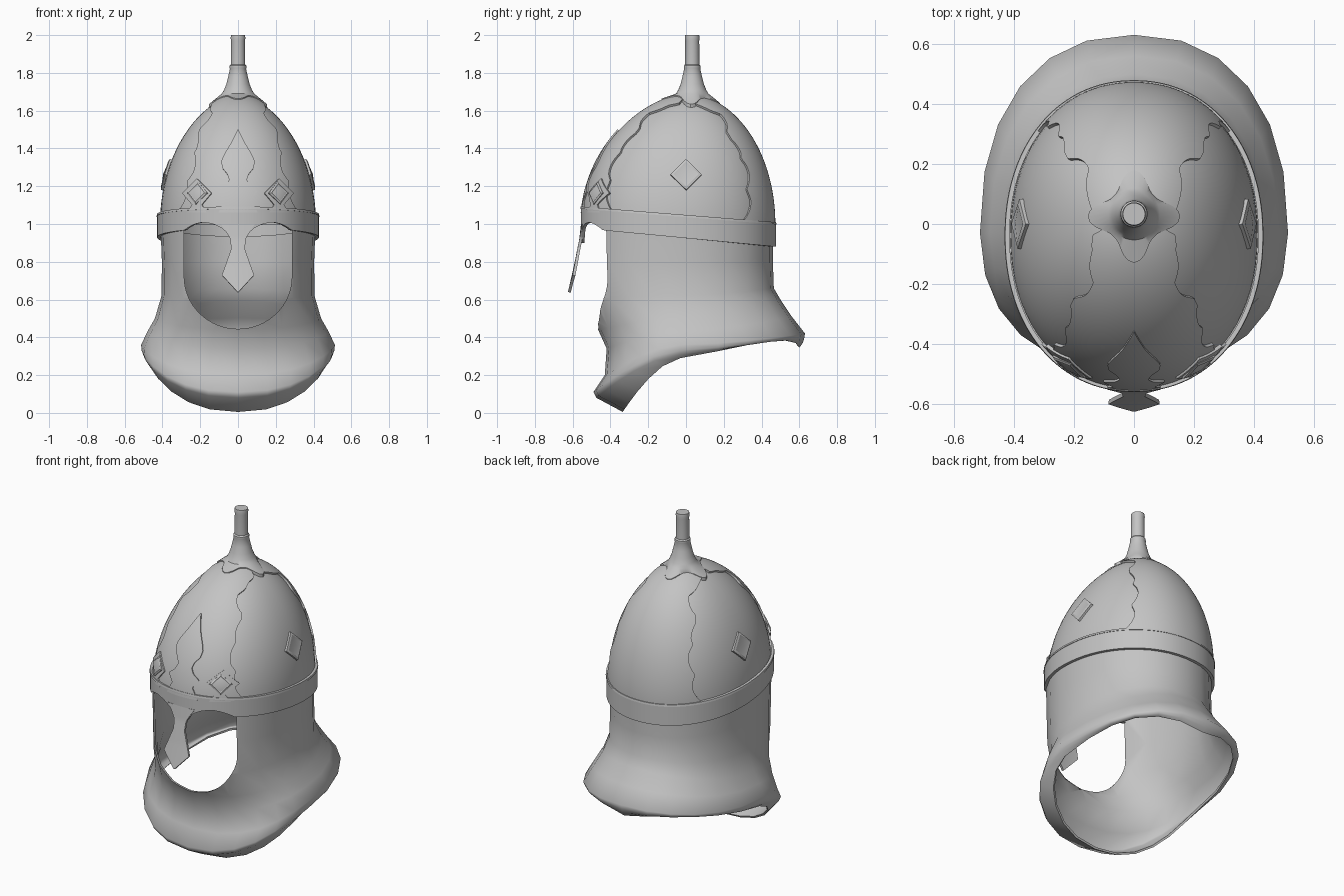
import bpy, bmesh, math
from mathutils import Vector

if "Cube" in bpy.data.objects:
    bpy.data.objects.remove(bpy.data.objects["Cube"])

steel = bpy.data.materials.new("steel grey")
steel.diffuse_color = (0.55, 0.55, 0.55, 1)
steel.use_nodes = True
steel.node_tree.nodes["Principled BSDF"].inputs["Base Color"].default_value = steel.diffuse_color
RX, RY, H = 0.413, 0.504, 0.68      # dome half-width, half-depth, height above z = 1
FULL = 0.94                         # below 1 makes the plan fuller than an ellipse


def finish(obj, angle=35):
    bpy.ops.object.select_all(action='DESELECT')
    obj.select_set(True)
    bpy.context.view_layer.objects.active = obj
    for m in list(obj.modifiers):
        bpy.ops.object.modifier_apply(modifier=m.name)
    bpy.ops.object.shade_smooth_by_angle(angle=math.radians(angle))


def grid(name, rows, closed=False, thick=0.0, done=True):
    """Sheet from rows of points (top to bottom, counter-clockwise), thickened inwards."""
    bm = bmesh.new()
    vs = [[bm.verts.new(p) for p in r] for r in rows]
    n = len(rows[0])
    for a, b in zip(vs, vs[1:]):
        for j in range(n if closed else n - 1):
            k = (j + 1) % n
            bm.faces.new((a[j], b[j], b[k], a[k]))
    bmesh.ops.remove_doubles(bm, verts=bm.verts, dist=1e-5)
    me = bpy.data.meshes.new(name)
    bm.to_mesh(me)
    bm.free()
    me.materials.append(steel)
    obj = bpy.data.objects.new(name, me)
    bpy.context.collection.objects.link(obj)
    if thick:
        m = obj.modifiers.new("thickness", 'SOLIDIFY')
        m.thickness, m.offset = thick, -1
    if done:
        finish(obj)
    return obj


def lerp_table(t, table):
    if t <= table[0][0]:
        return table[0][1]
    for (a, va), (b, vb) in zip(table, table[1:]):
        if t <= b:
            return va + (vb - va) * (t - a) / (b - a)
    return table[-1][1]


def circle(n):
    return [2 * math.pi * i / n for i in range(n)]


def plan(th, e=FULL):
    """Unit plan outline, slightly squarer than a circle."""
    c, s = math.cos(th), math.sin(th)
    return math.copysign(abs(c) ** e, c), math.copysign(abs(s) ** e, s)


def plan_angle(q):
    return math.acos(math.copysign(abs(q) ** (1 / FULL), q))


# Dome surface: rounded sections shrinking towards a slightly pointed crown
def section(z):
    u = min(max((z - 1) / H, 0), 1)
    return u, (1 - u * u) ** 0.57


def dome_at(th, z, off=0.0):
    u, f = section(z)
    c, s = plan(th)
    return Vector(((RX * f + off) * c, -0.04 + 0.05 * u * u + (RY * f + off) * s, z + off * u))


def dome_s(th, s, off=0.0):
    z0 = 1.03 - 0.08 * (-0.04 + RY * math.sin(th))
    a = math.asin((z0 - 1) / H)
    return dome_at(th, 1 + H * math.sin(a + (math.pi / 2 - a) * s), off)


def front_xz(x, z, off):
    return dome_at(-plan_angle(x / (RX * section(z)[1])), z, off)


def dome_height(x, y):
    lo, hi = 1.0, 1 + H
    for _ in range(30):
        z = (lo + hi) / 2
        u, f = section(z)
        p, q = abs(x / (RX * f)), abs((y + 0.04 - 0.05 * u * u) / (RY * f))
        lo, hi = (z, hi) if p ** (2 / FULL) + q ** (2 / FULL) < 1 else (lo, z)
    return lo


grid("dome", [[dome_s(t, 1 - i / 24) for t in circle(72)] for i in range(25)], True, 0.015)

# Raised front and back plates with scalloped side edges
back_seam = [(0, 42), (0.12, 47), (0.3, 49), (0.37, 47), (0.45, 41), (0.55, 44), (0.64, 46),
             (0.69, 30), (0.75, 11)]
front_seam = [(0, 44), (0.2, 52), (0.35, 51), (0.46, 44), (0.55, 48), (0.63, 49), (0.72, 26),
              (0.75, 10)]
for name, seam, start in (("back_plate", back_seam, 0), ("front_plate", front_seam, -math.pi)):
    rows = []
    for i in range(81):
        s = 0.9 * (1 - i / 80)
        a = math.radians(lerp_table(s, seam) + 4 * abs(math.sin(s * 6 * math.pi)) - 2)
        rows.append([dome_s(start + a + (math.pi - 2 * a) * j / 32, s, 0.009) for j in range(33)])
    grid(name, rows, thick=0.012)

# Brow band, arched over the eyes
brow = [(0, 0.9), (0.04, 0.92), (0.06, 0.955), (0.085, 0.978), (0.13, 1.0), (0.185, 1.01),
        (0.23, 1.0), (0.265, 0.982), (0.285, 0.966)]


def band_row(k, off):
    row = []
    for t in circle(144):
        c, s = plan(t)
        x, y = (0.418 + off) * c, -0.04 + (0.506 + off) * s
        top, low = 1.042 - 0.08 * y, 0.925 - 0.095 * y
        if y < 0 and abs(x) < 0.285:
            low = lerp_table(abs(x), brow)
        row.append((x, y, top + (low - top) * k))
    return row


grid("brow_band", [band_row(k / 4, 0.010) for k in range(5)], True, 0.018)
lip = []
for dz, off in ((0.006, -0.004), (0.006, 0.011), (-0.006, 0.013), (-0.006, 0.0)):
    lip.append([(x, y, z + dz) for x, y, z in band_row(0, off)])
grid("band_lip", lip, True)

# Nose guard
nose_w = [(0.64, 0.002), (0.73, 0.085), (0.865, 0.037), (0.92, 0.04), (0.96, 0.062), (1.0, 0.09)]
nose_y = [(0.64, -0.625), (0.785, -0.592), (0.92, -0.565), (1.0, -0.556)]
rows = []
for i in range(25):
    z = 1.0 - 0.36 * i / 24
    w = lerp_table(z, nose_w)
    rows.append([(w * j / 4, lerp_table(z, nose_y) + 0.6 * (w * j / 4) ** 2, z)
                 for j in range(-4, 5)])
grid("nose_guard", rows, thick=0.015)


# Pointed ornaments rising from the band
def ornament(name, cx, table):
    lo, hi = table[0][0], table[-1][0]
    rows = []
    for i in range(49):
        z = hi - (hi - lo) * i / 48
        w = lerp_table(z, table)
        rows.append([front_xz(cx + w * j / 6, z, 0.016) for j in range(-6, 7)])
    grid(name, rows, thick=0.012)


ornament("centre_ornament", 0, [
    (1.06, 0.1), (1.1, 0.08), (1.125, 0.065), (1.15, 0.085), (1.17, 0.1), (1.2, 0.06),
    (1.23, 0.045), (1.26, 0.055), (1.29, 0.08), (1.325, 0.085), (1.36, 0.07),
    (1.42, 0.035), (1.49, 0.001)])


# Diamond studs
def diamond(name, th, z, w, h, off):
    c = dome_at(th, z, off)
    side = (dome_at(th + 0.02, z, off) - c).normalized()
    up = (dome_at(th, z + 0.02, off) - c).normalized()
    out = side.cross(up).normalized()
    up = out.cross(side)
    rows = []
    for k, d in ((0, 0.014), (0.7, 0.005), (0.8, 0.007), (1, 0.002), (1, -0.03)):
        rows.append([c + side * (w * k * a) + up * (h * k * b) + out * d
                     for a, b in ((1, 0), (0, 1), (-1, 0), (0, -1))])
    grid(name, rows, True)


for tag, sx in (("left", -1), ("right", 1)):
    ornament(tag + "_ornament", 0.21 * sx,
             [(1.06, 0.05), (1.1, 0.025), (1.16, 0.075), (1.235, 0.001)])
    diamond(tag + "_front_diamond", -plan_angle(0.21 * sx / 0.403), 1.16, 0.065, 0.062, 0.015)
    diamond(tag + "_side_diamond", 0.06 if sx > 0 else math.pi - 0.06, 1.26, 0.083, 0.085, 0.006)

# Spike with a four-pointed star foot lying on the crown
rows = []
for z, r in ((2.0, 0.0), (2.0, 0.037), (1.985, 0.039), (1.97, 0.037), (1.845, 0.038),
             (1.838, 0.044), (1.826, 0.045), (1.82, 0.043), (1.78, 0.052), (1.74, 0.062),
             (1.71, 0.074), (1.69, 0.086)):
    rows.append([(r * math.cos(t), 0.033 + r * math.sin(t), z) for t in circle(48)])
for dz in (0.018, -0.01):
    ring = []
    for t in circle(48):
        r = 0.096 + 0.058 * abs(math.cos(2 * t)) ** 3
        x, y = r * math.cos(t), 0.025 + r * math.sin(t)
        ring.append((x, y, dome_height(x, y) + dz))
    rows.append(ring)
grid("spike", rows, True)

# Neck curtain: half-width, front y, back y, front/side/back heights, rear lift, plan fullness
rings = [(0.41, -0.56, 0.46, 1.03, 0.98, 0.935, 0, 0.94),
         (0.403, -0.56, 0.46, 0.8, 0.8, 0.8, 0, 0.94),
         (0.405, -0.545, 0.465, 0.6, 0.62, 0.66, 0, 0.93),
         (0.44, -0.465, 0.5, 0.44, 0.5, 0.6, 0, 0.92),
         (0.48, -0.42, 0.56, 0.34, 0.43, 0.51, 0, 0.9),
         (0.513, -0.43, 0.63, 0.2, 0.36, 0.42, 0, 0.87),
         (0.51, -0.49, 0.626, 0.11, 0.33, 0.395, 0.015, 0.87),
         (0.503, -0.475, 0.618, 0.08, 0.31, 0.37, 0.03, 0.87),
         (0.48, -0.335, 0.6, 0.005, 0.29, 0.345, 0.055, 0.87)]
rows = []
for rx, yf, yb, zf, zs, zb, lift, e in rings:
    row = []
    for t in circle(24):
        c, s = plan(t, e)
        y = -0.03 + (yb + 0.03 if s > 0 else -yf - 0.03) * s
        z = zs + ((zb if s > 0 else zf) - zs) * abs(math.sin(t)) ** 1.4
        if s > 0:
            z += lift * abs(math.sin(2 * t))
        row.append((rx * c, y, z))
    rows.append(row)
curtain = grid("neck_curtain", rows, True, 0.012, done=False)

# Face opening, cut with a round-bottomed prism
arch = [(-0.285, 1.2)] + [(-0.285 * math.cos(a), 0.72 - 0.275 * math.sin(a))
                          for a in (math.pi * i / 32 for i in range(33))] + [(0.285, 1.2)]
bm = bmesh.new()
face = bm.faces.new([bm.verts.new((x, -0.9, z)) for x, z in arch])
ext = bmesh.ops.extrude_face_region(bm, geom=[face])
bmesh.ops.translate(bm, vec=(0, 0.75, 0),
                    verts=[v for v in ext["geom"] if isinstance(v, bmesh.types.BMVert)])
bmesh.ops.recalc_face_normals(bm, faces=bm.faces)
me = bpy.data.meshes.new("face_cutter")
bm.to_mesh(me)
bm.free()
cutter = bpy.data.objects.new("face_cutter", me)
bpy.context.collection.objects.link(cutter)
cutter.hide_render = True
cut = curtain.modifiers.new("face_opening", 'BOOLEAN')
cut.operation, cut.solver, cut.object = 'DIFFERENCE', 'EXACT', cutter
finish(curtain, 65)
bpy.data.objects.remove(cutter)
